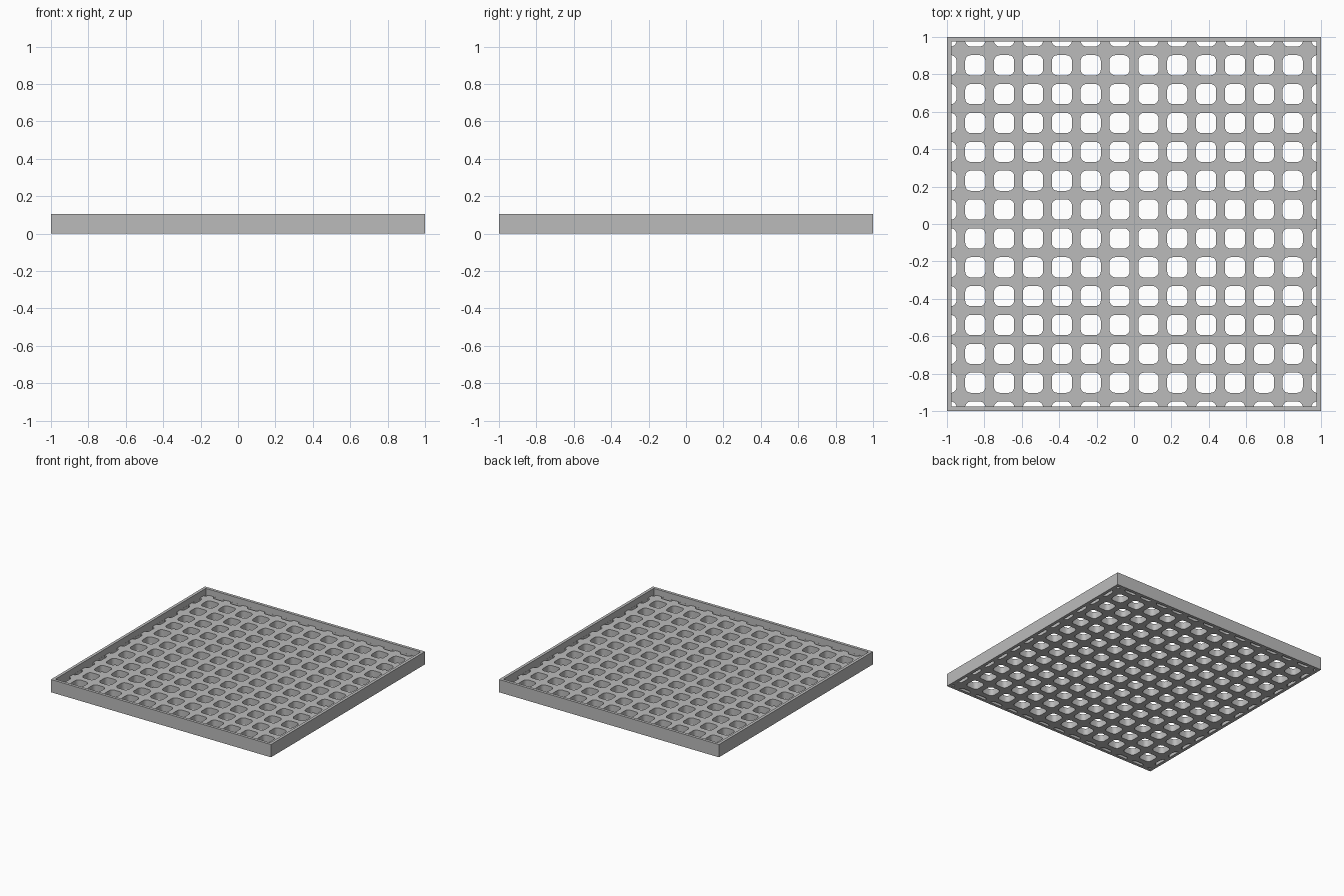
import bpy, bmesh, math

cube = bpy.data.objects.get("Cube")
if cube:
    bpy.data.objects.remove(cube, do_unlink=True)

HEIGHT, FLOOR, INNER = 0.105, 0.055, 0.976
PITCH, HALF, RADIUS, STEPS = 0.1543, 0.054, 0.031, 5
LIMIT = INNER - 0.0005

grey = bpy.data.materials.new("light_grey")
grey.use_nodes = True
colour = (0.5, 0.5, 0.5, 1)
grey.diffuse_color = colour
grey.node_tree.nodes["Principled BSDF"].inputs["Base Color"].default_value = colour


def prisms(name, outlines, z0, z1):
    """One object made of upright prisms, one for each outline."""
    bm = bmesh.new()
    for outline in outlines:
        face = bm.faces.new([bm.verts.new((x, y, z0)) for x, y in outline])
        top = bmesh.ops.extrude_face_region(bm, geom=[face])["geom"]
        verts = [v for v in top if isinstance(v, bmesh.types.BMVert)]
        bmesh.ops.translate(bm, verts=verts, vec=(0, 0, z1 - z0))
    bmesh.ops.recalc_face_normals(bm, faces=bm.faces[:])
    mesh = bpy.data.meshes.new(name)
    bm.to_mesh(mesh)
    bm.free()
    mesh.materials.append(grey)
    obj = bpy.data.objects.new(name, mesh)
    bpy.context.collection.objects.link(obj)
    return obj


def square(h):
    return [(-h, -h), (h, -h), (h, h), (-h, h)]


def hole(cx, cy):
    """Rounded square, trimmed where it would run into the rim."""
    points = []
    core = HALF - RADIUS
    for corner, (sx, sy) in enumerate([(1, 1), (-1, 1), (-1, -1), (1, -1)]):
        for i in range(STEPS + 1):
            a = math.pi / 2 * (corner + i / STEPS)
            x = cx + sx * core + RADIUS * math.cos(a)
            y = cy + sy * core + RADIUS * math.sin(a)
            p = tuple(round(max(-LIMIT, min(LIMIT, c)), 5) for c in (x, y))
            if p not in points:
                points.append(p)
    return points


def cut(target, cutter):
    cutter.hide_render = True
    mod = target.modifiers.new("cut", "BOOLEAN")
    mod.operation, mod.solver, mod.object = "DIFFERENCE", "EXACT", cutter
    bpy.context.view_layer.objects.active = target
    bpy.ops.object.modifier_apply(modifier=mod.name)
    bpy.data.objects.remove(cutter, do_unlink=True)


# Shallow tray with a thin raised rim
tray = prisms("perforated_tray", [square(1)], 0, HEIGHT)
cut(tray, prisms("cavity_cutter", [square(INNER)], FLOOR, HEIGHT + 0.1))

# Grid of holes through the floor, including the partial ones along the rim
centres = [(i - 6.5) * PITCH for i in range(14)]
holes = [hole(x, y) for x in centres for y in centres]
cut(tray, prisms("hole_cutter", holes, -0.05, FLOOR + 0.02))

# Smooth the rounded hole corners, keep all other edges sharp
bpy.ops.object.select_all(action="DESELECT")
tray.select_set(True)
bpy.context.view_layer.objects.active = tray
bpy.ops.object.shade_smooth_by_angle(angle=math.radians(30))
